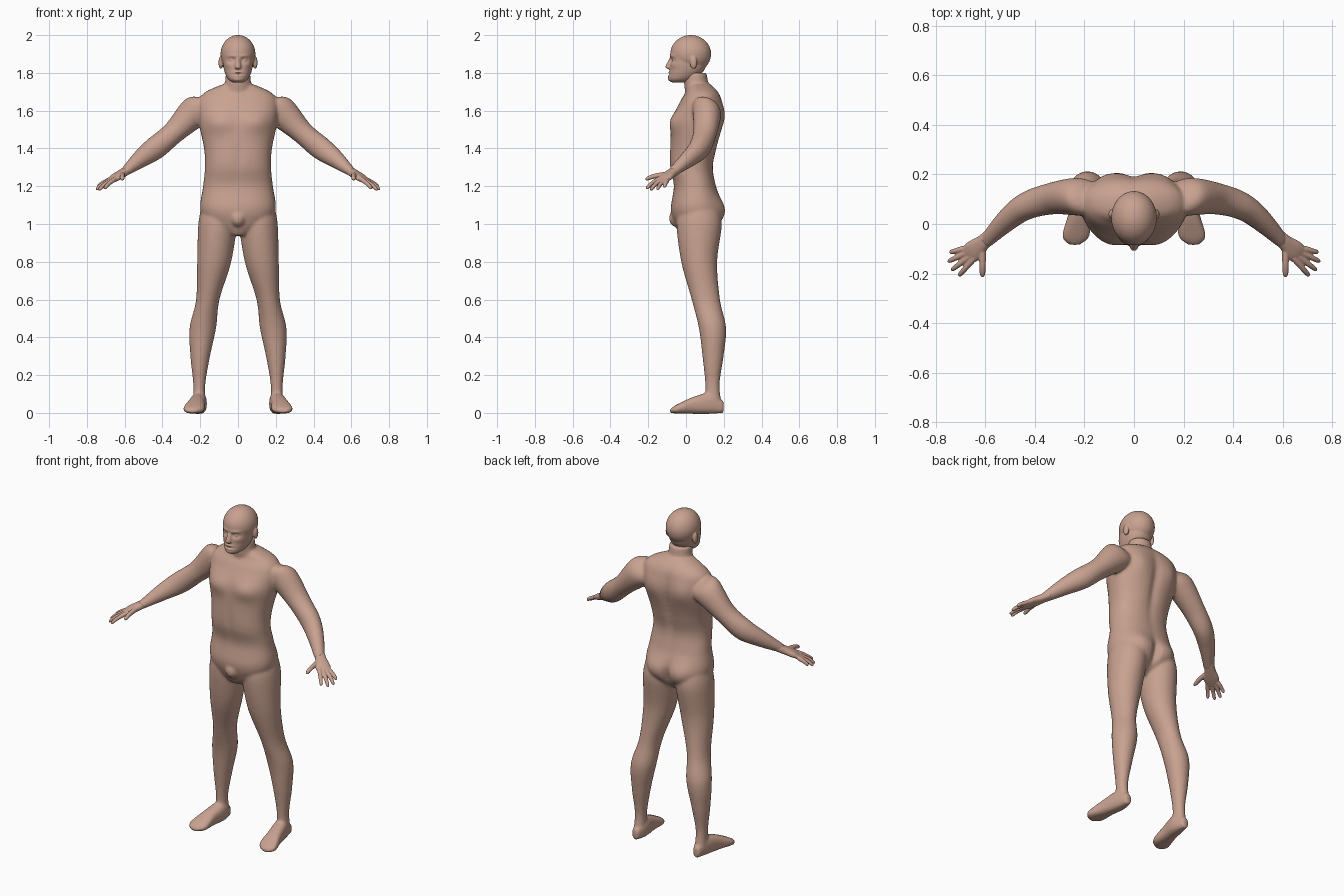
import bpy, bmesh, math
from mathutils import Vector, Matrix

cube = bpy.data.objects.get("Cube")
if cube:
    bpy.data.objects.remove(cube)

skin = bpy.data.materials.new("skin")
skin.use_nodes = True
skin.diffuse_color = (.58, .36, .28, 1)
skin.node_tree.nodes["Principled BSDF"].inputs["Base Color"].default_value = skin.diffuse_color

UP, BACK = Vector((0, 0, 1)), Vector((0, 1, 0))
SIDES = {"left": 1, "right": -1}
SEGMENTS, STEPS = 40, 10


def spline(rows):
    """Pass a smooth curve through rows of equal length."""
    rows = [Vector(row) for row in rows]
    padded = [rows[0], *rows, rows[-1]]
    curve = []
    for before, start, end, after in zip(padded, padded[1:], padded[2:], padded[3:]):
        leave, arrive = (end - before) / 2, (after - start) / 2
        for step in range(STEPS):
            t = step / STEPS
            ease = t * t * (3 - t - t)
            curve.append(start.lerp(end, ease) + leave * t * (1 - t) ** 2
                         - arrive * t * t * (1 - t))
    return curve + [rows[-1]]


def loft(bm, rows, normal=UP, power=2, side=1):
    """Skin rounded rings (x, y, z, width radius, depth radius) lying across normal."""
    normal = Vector(normal).normalized()
    across = Vector((1, 0, 0)) if normal == UP else normal.cross(UP).normalized()
    along = normal.cross(across)
    rings = []
    for x, y, z, wide, deep in spline(rows):
        ring = []
        for k in range(SEGMENTS):
            angle = math.tau * k / SEGMENTS
            c, s = math.cos(angle), math.sin(angle)
            p = Vector((x, y, z))
            p += across * wide * math.copysign(abs(c) ** (2 / power), c)
            p += along * deep * math.copysign(abs(s) ** (2 / power), s)
            ring.append(bm.verts.new((p.x * side, p.y, p.z)))
        rings.append(ring)
    for low, high in zip(rings, rings[1:]):
        for k in range(SEGMENTS):
            bm.faces.new((low[k - 1], low[k], high[k], high[k - 1]))
    bm.faces.new(rings[0])
    bm.faces.new(rings[-1])


def upright(bm, rows, power):
    """Loft level rings given as (height, half width, front, back)."""
    loft(bm, [(0, (front + back) / 2, z, wide, (back - front) / 2)
              for z, wide, front, back in rows], power=power)


def sculpt(bm, x, y, z, wide, tall, depth):
    """Soft stroke that moves skin along y, mirrored when off centre."""
    reach = .08
    for v in bm.verts:
        d = ((abs(v.co.x) - x) / wide, (v.co.y - y) / reach, (v.co.z - z) / tall)
        v.co.y += depth * math.exp(-Vector(d).length_squared)


def ball(bm, centre, radii):
    matrix = Matrix.Translation(centre) @ Matrix.Diagonal((*radii, 1))
    bmesh.ops.create_uvsphere(bm, u_segments=SEGMENTS, v_segments=SEGMENTS,
                              radius=1, matrix=matrix)


def finish(bm, name, voxel, rounds):
    """Fuse the overlapping pieces into one smooth skin."""
    bmesh.ops.recalc_face_normals(bm, faces=bm.faces)
    mesh = bpy.data.meshes.new(name)
    bm.to_mesh(mesh)
    bm.free()
    mesh.materials.append(skin)
    obj = bpy.data.objects.new(name, mesh)
    bpy.context.collection.objects.link(obj)
    fuse = obj.modifiers.new("fuse", 'REMESH')
    fuse.mode = 'VOXEL'
    fuse.voxel_size = voxel
    fuse.use_smooth_shade = True
    soften = obj.modifiers.new("soften", 'SMOOTH')
    soften.factor = .5
    soften.iterations = rounds


# Torso
body = bmesh.new()
upright(body, [
    (.94, .05, -.03, .1), (1, .16, -.06, .17), (1.08, .2, -.08, .19),
    (1.2, .185, -.065, .16), (1.3, .175, -.085, .145), (1.4, .18, -.085, .165),
    (1.55, .21, -.07, .2), (1.65, .21, -.03, .19), (1.7, .17, 0, .17),
    (1.74, .08, .01, .13)], power=2.3)

# Chest, belly, shoulder blades, spine and seat
sculpt(body, x=.1, y=-.06, z=1.54, wide=.08, tall=.055, depth=-.022)
sculpt(body, x=0, y=-.08, z=1.33, wide=.02, tall=.09, depth=.006)
sculpt(body, x=.11, y=.2, z=1.58, wide=.06, tall=.08, depth=.014)
sculpt(body, x=0, y=.2, z=1.45, wide=.03, tall=.2, depth=-.018)
sculpt(body, x=.1, y=.2, z=1.07, wide=.08, tall=.08, depth=.027)
sculpt(body, x=0, y=.2, z=1.03, wide=.02, tall=.07, depth=-.025)
ball(body, (0, -.05, 1.03), (.04, .04, .045))

# Neck
loft(body, [(0, .08, 1.64, .09, .075), (0, .055, 1.74, .07, .065), (0, .05, 1.8, .065, .06)])

for side in SIDES.values():
    # Leg
    loft(body, [(.1, .07, 1.1, .09, .1), (.108, .07, 1, .102, .12), (.126, .07, .8, .09, .095),
                (.16, .105, .6, .062, .075), (.186, .14, .45, .07, .072),
                (.2, .143, .3, .052, .056), (.205, .14, .15, .032, .038),
                (.205, .145, .04, .035, .045)], side=side)
    # Foot
    loft(body, [(.205, .2, .03, .02, .03), (.205, .13, .05, .04, .055),
                (.22, .04, .04, .045, .045), (.235, -.05, .02, .055, .023),
                (.24, -.085, .01, .02, .01)], normal=BACK, power=2.6, side=side)
    # Arm
    loft(body, [(.15, .11, 1.62, .06, .065), (.22, .11, 1.6, .08, .085),
                (.34, .1, 1.485, .065, .06), (.44, .07, 1.4, .055, .062),
                (.52, .01, 1.34, .045, .047), (.6, -.07, 1.275, .03, .024)],
         normal=(2, -1, -2), side=side)
finish(body, "body", voxel=.0075, rounds=8)

# Skull and jaw
head = bmesh.new()
ball(head, (0, .025, 1.9), (.092, .108, .1))
upright(head, [(1.75, .03, -.075, 0), (1.77, .055, -.09, .05),
               (1.82, .075, -.086, .1), (1.9, .085, -.083, .12)], power=2.2)

# Eye sockets, brows, cheeks, lips, mouth line and chin
sculpt(head, x=.034, y=-.08, z=1.868, wide=.019, tall=.012, depth=.014)
sculpt(head, x=.03, y=-.08, z=1.888, wide=.03, tall=.008, depth=-.005)
sculpt(head, x=.055, y=-.06, z=1.842, wide=.02, tall=.014, depth=-.005)
sculpt(head, x=0, y=-.09, z=1.801, wide=.024, tall=.006, depth=-.008)
sculpt(head, x=0, y=-.09, z=1.784, wide=.024, tall=.006, depth=-.007)
sculpt(head, x=0, y=-.09, z=1.793, wide=.024, tall=.004, depth=.009)
sculpt(head, x=0, y=-.09, z=1.763, wide=.025, tall=.012, depth=-.007)

# Nose, eyes and ears
loft(head, [(0, -.072, 1.882, .008, .012), (0, -.09, 1.833, .017, .019),
            (0, -.083, 1.82, .012, .012)])
for side in SIDES.values():
    ball(head, (side * .034, -.061, 1.867), (.013, .013, .01))
    ball(head, (side * .091, .04, 1.855), (.012, .019, .034))
finish(head, "head", voxel=.0042, rounds=2)


def finger(bm, base, reach, thick, side):
    """Tapered finger with a slight upward bow."""
    rows = []
    for t, taper in ((-.2, .9), (.1, 1), (.6, .85), (.9, .7), (1, .2)):
        bow = UP * .06 * reach.length * math.sin(math.pi * max(t, 0))
        rows.append((*(base + reach * t + bow), thick * taper, thick * taper))
    loft(bm, rows, normal=reach, side=side)


# Hands with a palm, a fan of four fingers and a thumb
pointing = Vector((.68, -.52, -.52))
knuckle, knuckle_gap = Vector((.667, -.133, 1.233)), Vector((.012, .016, -.002))
for name, side in SIDES.items():
    hand = bmesh.new()
    loft(hand, [(.575, -.042, 1.292, .028, .022), (.61, -.075, 1.27, .031, .022),
                (.65, -.11, 1.245, .042, .018), (.68, -.134, 1.225, .03, .01)],
         normal=pointing, power=2.4, side=side)
    for k in range(-1, 3):
        reach = Matrix.Rotation(k / 5, 3, 'Z') @ pointing * (.105 - .01 * k * k)
        finger(hand, knuckle + knuckle_gap * k, reach, thick=.0125, side=side)
    finger(hand, Vector((.612, -.095, 1.262)), Vector((0, -.12, -.026)), thick=.015, side=side)
    finish(hand, name + "_hand", voxel=.0035, rounds=2)
